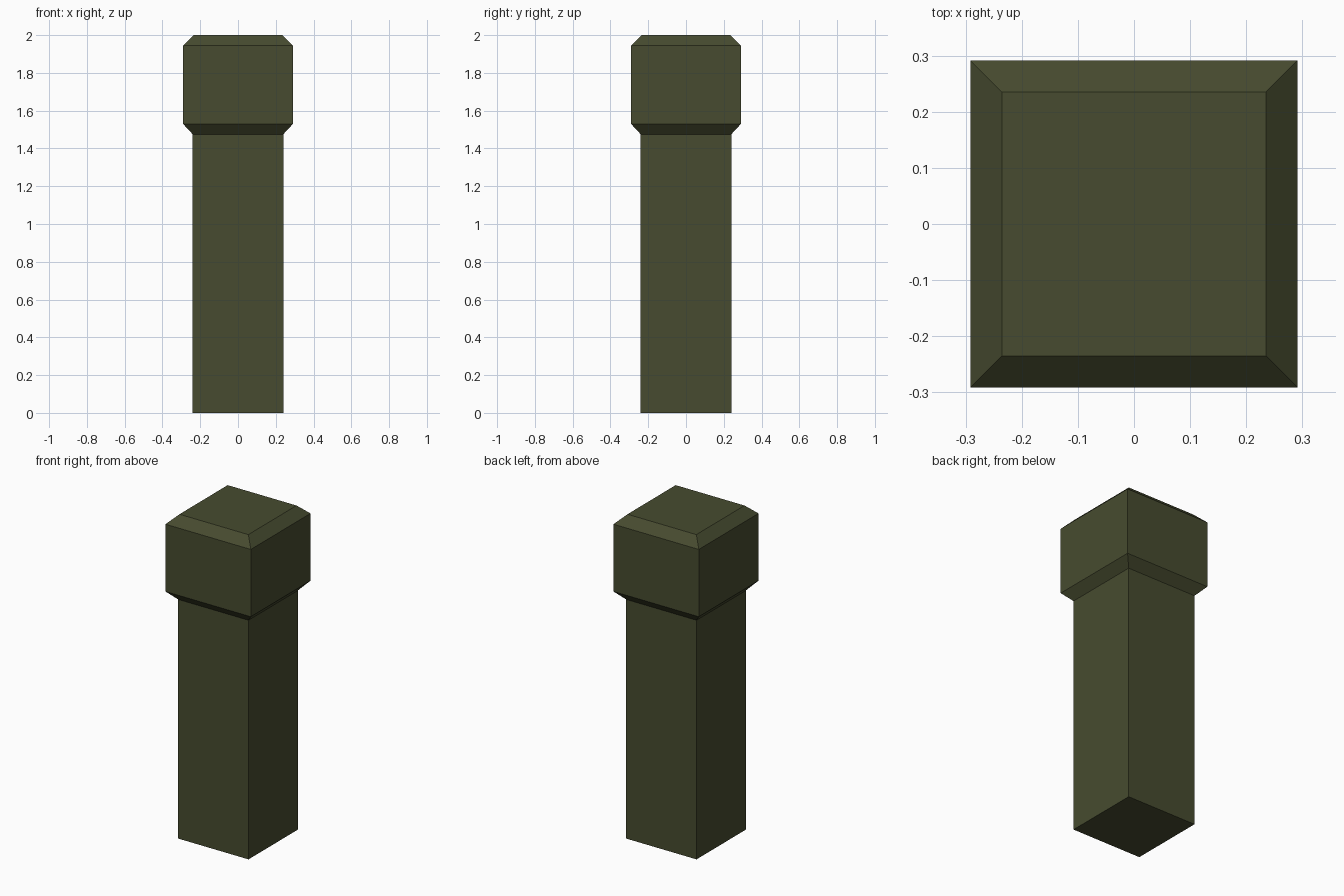
import bpy, bmesh

if "Cube" in bpy.data.objects:
    bpy.data.objects.remove(bpy.data.objects["Cube"])

# One flat colour: dark olive green
olive = bpy.data.materials.new("dark_olive")
olive.diffuse_color = (0.063, 0.071, 0.029, 1.0)
olive.use_nodes = True
olive.node_tree.nodes["Principled BSDF"].inputs["Base Color"].default_value = olive.diffuse_color

# Square post: (half width, height) of each level, bottom to top
PROFILE = [(0.24, 0.0), (0.24, 1.475), (0.291, 1.53), (0.291, 1.945), (0.235, 2.0)]
CORNERS = [(-1, -1), (1, -1), (1, 1), (-1, 1)]

bm = bmesh.new()
rings = [[bm.verts.new((sx * w, sy * w, z)) for sx, sy in CORNERS] for w, z in PROFILE]

# Shaft, flared collar, cap block and bevelled top
for low, high in zip(rings, rings[1:]):
    for i in range(4):
        j = (i + 1) % 4
        bm.faces.new((low[i], low[j], high[j], high[i]))

# Closed base and flat top
bm.faces.new(rings[0][::-1])
bm.faces.new(rings[-1])

mesh = bpy.data.meshes.new("capped_post")
bm.to_mesh(mesh)
bm.free()
mesh.materials.append(olive)
bpy.context.collection.objects.link(bpy.data.objects.new("capped_post", mesh))
